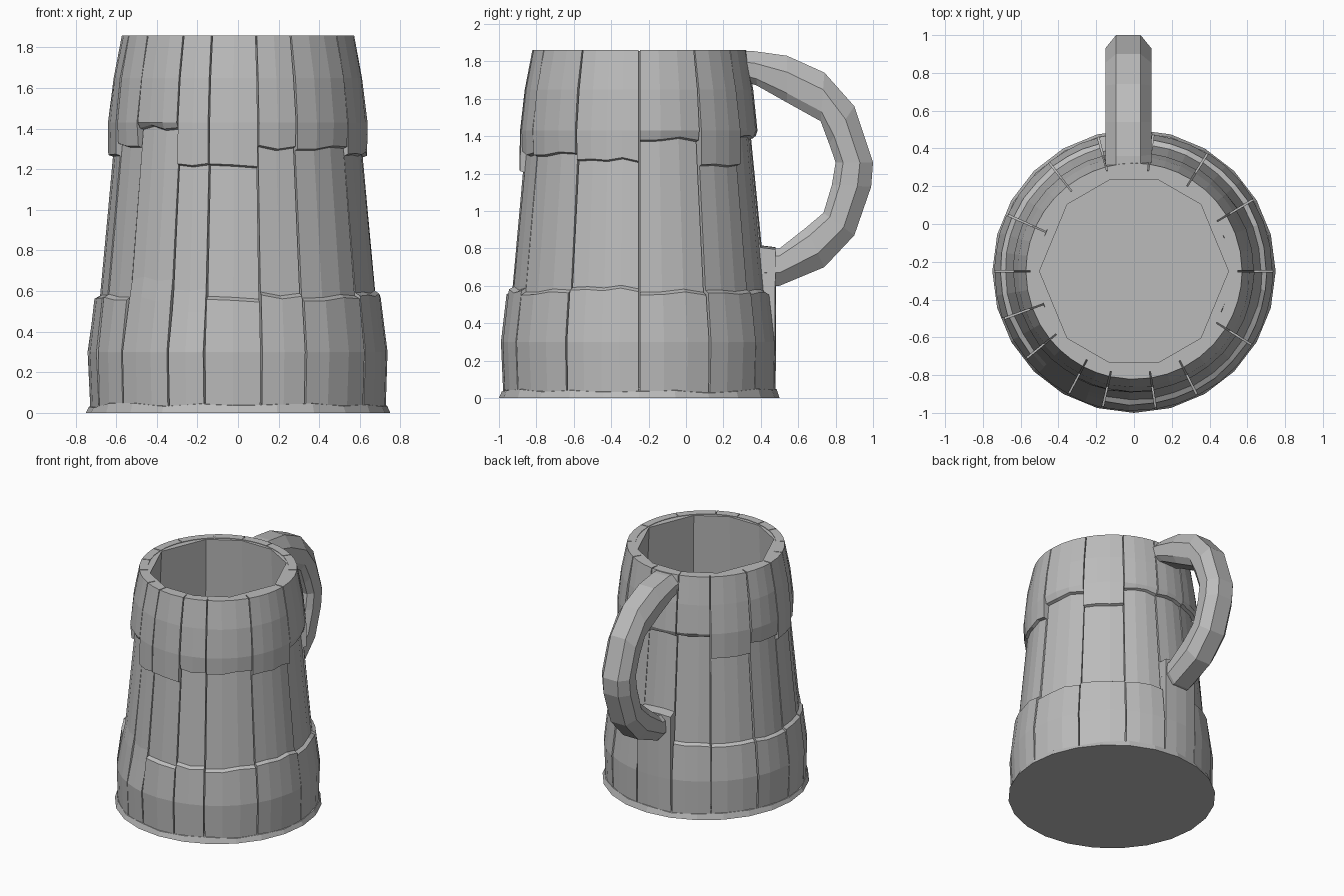
import bpy, bmesh, math, random
from mathutils import Vector

random.seed(4)
cube = bpy.data.objects.get("Cube")
if cube:
    bpy.data.objects.remove(cube, do_unlink=True)

CENTRE_Y = -0.25
TOP = 1.86

grey = bpy.data.materials.new("wood_grey")
grey.use_nodes = True
grey.diffuse_color = (0.5, 0.5, 0.5, 1)
grey.node_tree.nodes["Principled BSDF"].inputs["Base Color"].default_value = (0.5, 0.5, 0.5, 1)


def polar(angle, r, z):
    a = math.radians(angle)
    return Vector((r * math.cos(a), CENTRE_Y + r * math.sin(a), z))


def make_object(name, bm):
    bmesh.ops.recalc_face_normals(bm, faces=bm.faces)
    mesh = bpy.data.meshes.new(name)
    bm.to_mesh(mesh)
    bm.free()
    mesh.materials.append(grey)
    obj = bpy.data.objects.new(name, mesh)
    bpy.context.collection.objects.link(obj)
    return obj


def loft(name, loops, closed=False):
    """Skin a row of closed loops; cap the ends unless the row is a ring."""
    bm = bmesh.new()
    rows = [[bm.verts.new(p) for p in loop] for loop in loops]
    pairs = list(zip(rows, rows[1:])) + ([(rows[-1], rows[0])] if closed else [])
    for a, b in pairs:
        for i in range(len(a)):
            j = (i + 1) % len(a)
            bm.faces.new((a[i], a[j], b[j], b[i]))
    if not closed:
        bm.faces.new(rows[0])
        bm.faces.new(rows[-1])
    return make_object(name, bm)


def inner_radius(z):
    return 0.58 - 0.08 * z / TOP


def mid_radius(z):
    return 0.68 - 0.07 * (z - 0.56) / 0.74


def stave_profile(low_top, up_bottom, stepped):
    """Outer (z, radius) points of one stave, from the foot to the rim."""
    pts = [(0.03, 0.728), (0.3, 0.737)]
    if low_top > 0.7:
        pts += [(low_top, 0.735), (low_top + 0.01, mid_radius(low_top))]
    elif stepped:
        pts += [(low_top, 0.705), (low_top + 0.015, 0.678)]
    else:
        pts += [(low_top, 0.695), (low_top + 0.1, 0.676)]
    pts += [(up_bottom, mid_radius(up_bottom)),
            (up_bottom + 0.008, mid_radius(up_bottom) + 0.022),
            (1.43, 0.637), (1.65, 0.612), (TOP, 0.572)]
    return pts


# Staves: start angle, top of lower band, bottom of upper band, lower step
STAVES = [
    (0, 0.56, 1.38, True), (31, 0.56, 1.24, True), (58, 0.56, 1.39, True),
    (82, 0.80, 1.39, True), (105, 0.56, 1.39, True), (128, 0.55, 1.22, True),
    (156, 0.56, 1.31, True), (180, 0.57, 1.27, True), (200, 0.56, 1.31, True),
    (219, 0.56, 1.40, False), (242, 0.50, 1.21, False), (257, 0.55, 1.21, True),
    (279, 0.57, 1.30, True), (297, 0.56, 1.30, True), (328, 0.58, 1.27, True),
]
GAP = 0.35
for n, (start, low_top, up_bottom, stepped) in enumerate(STAVES):
    end = STAVES[n + 1][0] if n + 1 < len(STAVES) else 360
    cols = max(2, round((end - start) / 9))
    lift = random.uniform(-0.006, 0.004)
    loops = []
    for c in range(cols + 1):
        angle = start + GAP + (end - start - 2 * GAP) * c / cols
        tilt = random.uniform(-0.012, 0.012)
        loop = []
        for z, r in stave_profile(low_top, up_bottom, stepped):
            inside = 0.1 < z < TOP
            loop.append(polar(angle, r + (lift + random.uniform(-0.003, 0.002) if inside else 0),
                              z + (tilt if 0.5 < z < 1.42 else 0)))
        for z in (TOP, 0.03):
            loop.append(polar(angle, inner_radius(z) * 1.02, z))
        loops.append(loop)
    loft(f"stave_{n + 1}", loops)

# Inner lining, a coarse faceted tube
LINER_ANGLES = (0, 45, 75, 105, 135, 180, 225, 255, 285, 315)
loops = []
for a in LINER_ANGLES:
    section = []
    for z, k in ((0.02, 1.1), (TOP - 0.004, 1.1), (TOP - 0.004, 1.0), (0.02, 1.0)):
        section.append(polar(a, inner_radius(z) * k, z))
    loops.append(section)
loft("inner_lining", loops, closed=True)

# Base disc with a thin uneven lip, which is also the floor
SIDES = 24
lower = [polar(360 * i / SIDES, 0.75, 0) for i in range(SIDES)]
upper = [polar(360 * i / SIDES, 0.735, random.uniform(0.025, 0.05)) for i in range(SIDES)]
floor = [polar(360 * i / SIDES, 0.66, 0.06) for i in range(SIDES)]
loft("base", [lower, upper, floor])

# Handle: outer and inner (y, z) of each section
HANDLE = [
    ((0.25, 1.855), (0.30, 1.70)), ((0.36, 1.855), (0.38, 1.67)),
    ((0.54, 1.83), (0.54, 1.58)), ((0.74, 1.74), (0.72, 1.48)),
    ((0.90, 1.56), (0.765, 1.36)), ((1.0, 1.26), (0.80, 1.26)),
    ((0.99, 1.13), (0.78, 1.14)), ((0.90, 0.87), (0.735, 0.99)),
    ((0.74, 0.70), (0.64, 0.91)), ((0.50, 0.60), (0.50, 0.80)),
    ((0.42, 0.60), (0.42, 0.80)),
]
HANDLE_X = -0.03
loops = []
for outer, inner in HANDLE:
    o, i = Vector((0, *outer)), Vector((0, *inner))
    half = [(0, 0.065), (0.35, 0.122), (0.8, 0.115), (1, 0.08)]
    ring = [(t, w) for t, w in half] + [(t, -w) for t, w in reversed(half)]
    loops.append([o.lerp(i, t) + Vector((HANDLE_X + w, 0, 0)) for t, w in ring])
loft("handle", loops)
